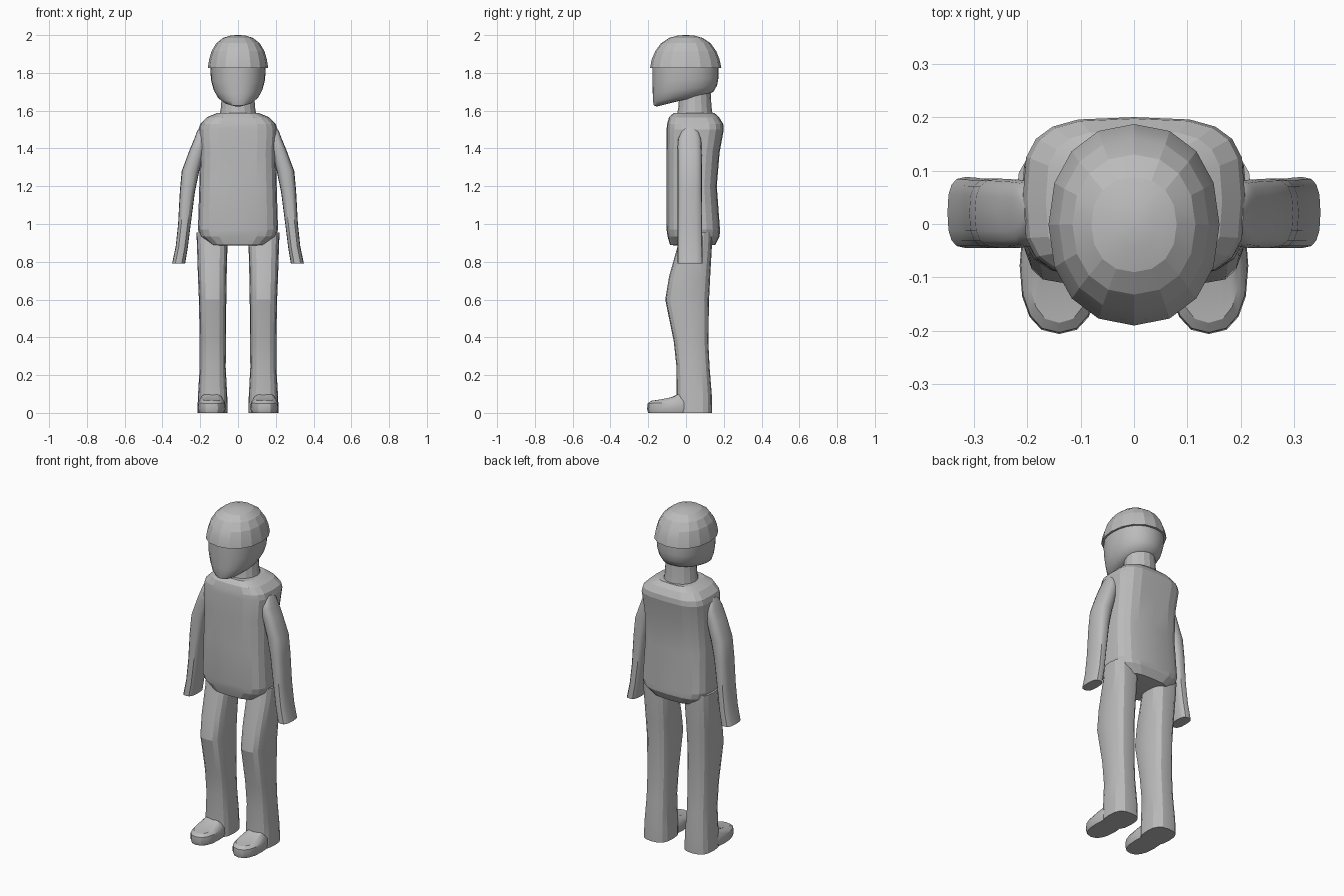
import bpy, bmesh, math

grey = bpy.data.materials.new("plain grey")
grey.diffuse_color = (0.5, 0.5, 0.5, 1)


def loft(name, rings, n=16, p=2.0, side=1, angle=20):
    """Skin rings of (x0, x1, y0, y1, z_at_y0, z_at_y1); p squares the section."""
    bm = bmesh.new()
    loops = []
    for x0, x1, y0, y1, za, zb in rings:
        loop = []
        for i in range(n):
            a = 2 * math.pi * i / n
            c, s = math.cos(a), math.sin(a)
            u = math.copysign(abs(c) ** (2 / p), c)
            v = math.copysign(abs(s) ** (2 / p), s)
            x = (x0 + x1) / 2 + u * (x1 - x0) / 2
            y = (y0 + y1) / 2 + v * (y1 - y0) / 2
            loop.append(bm.verts.new((side * x, y, za + (zb - za) * (v + 1) / 2)))
        loops.append(loop)
    for a, b in zip(loops, loops[1:]):
        for i in range(n):
            j = (i + 1) % n
            bm.faces.new((a[i], a[j], b[j], b[i]))
    bm.faces.new(loops[0])
    bm.faces.new(loops[-1])
    bmesh.ops.recalc_face_normals(bm, faces=bm.faces)
    me = bpy.data.meshes.new(name)
    bm.to_mesh(me)
    bm.free()
    me.materials.append(grey)
    ob = bpy.data.objects.new(name, me)
    bpy.context.collection.objects.link(ob)
    bpy.ops.object.select_all(action='DESELECT')
    ob.select_set(True)
    bpy.context.view_layer.objects.active = ob
    bpy.ops.object.shade_smooth_by_angle(angle=math.radians(angle))
    return ob


def sym(w, y0, y1, za, zb=None):
    return (-w, w, y0, y1, za, za if zb is None else zb)


# jacket body
loft("torso", [sym(.09, -.05, .10, .885), sym(.145, -.085, .155, .89),
               sym(.20, -.098, .178, .935), sym(.212, -.103, .18, .97),
               sym(.205, -.103, .163, 1.2), sym(.20, -.103, .178, 1.38),
               sym(.208, -.103, .20, 1.50), sym(.20, -.10, .197, 1.53),
               sym(.165, -.09, .175, 1.565), sym(.11, -.065, .15, 1.588)],
     n=20, p=3.4, angle=12)

# neck
loft("neck", [sym(.098, -.05, .142, 1.57), sym(.09, -.04, .135, 1.62),
              sym(.085, -.035, .13, 1.71)])

# head: rings tilt down towards the chin
loft("head", [sym(.045, -.155, .07, 1.622, 1.678), sym(.08, -.17, .11, 1.627, 1.682),
              sym(.11, -.175, .145, 1.65, 1.70), sym(.13, -.176, .165, 1.69, 1.735),
              sym(.143, -.178, .172, 1.75, 1.775), sym(.147, -.178, .172, 1.83)],
     n=24, p=2.2, angle=50)

# domed cap of hair
loft("hair_cap", [sym(.16, -.19, .187, 1.826), sym(.153, -.182, .178, 1.87),
                  sym(.14, -.163, .16, 1.915), sym(.115, -.132, .13, 1.957),
                  sym(.08, -.09, .088, 1.985), sym(.04, -.045, .045, 1.997),
                  sym(.01, -.01, .01, 2.0)], p=2.2, angle=14)

for side, tag in ((1, "left"), (-1, "right")):
    # sleeve
    loft("arm_" + tag, [(.185, .205, .00, .04, 1.51, 1.51), (.165, .217, -.025, .067, 1.49, 1.49),
                        (.16, .232, -.042, .08, 1.45, 1.45), (.175, .257, -.045, .083, 1.39, 1.39),
                        (.205, .298, -.045, .085, 1.28, 1.28), (.228, .308, -.045, .085, 1.17, 1.17),
                        (.25, .317, -.045, .085, 1.0, 1.0), (.265, .33, -.045, .087, .88, .88),
                        (.28, .349, -.045, .088, .79, .79)], n=16, p=2.8, side=side, angle=35)
    # trouser leg
    loft("leg_" + tag, [(.055, .215, -.05, .138, 0, 0), (.057, .212, -.05, .137, .09, .09),
                        (.065, .203, -.05, .125, .24, .24), (.064, .203, -.065, .118, .38, .38),
                        (.062, .207, -.11, .122, .60, .60), (.06, .212, -.09, .128, .72, .72),
                        (.056, .217, -.045, .137, .88, .88), (.055, .22, -.03, .138, .955, .955)],
         n=16, p=2.8, side=side, angle=20)
    # shoe
    loft("shoe_" + tag, [(.072, .208, -.20, .05, 0, 0), (.066, .214, -.206, .05, .02, .02),
                         (.068, .212, -.203, .05, .05, .06), (.082, .198, -.185, .05, .064, .09),
                         (.095, .185, -.10, .05, .073, .12), (.10, .18, -.062, .05, .09, .14)],
         n=16, p=2.4, side=side, angle=30)
